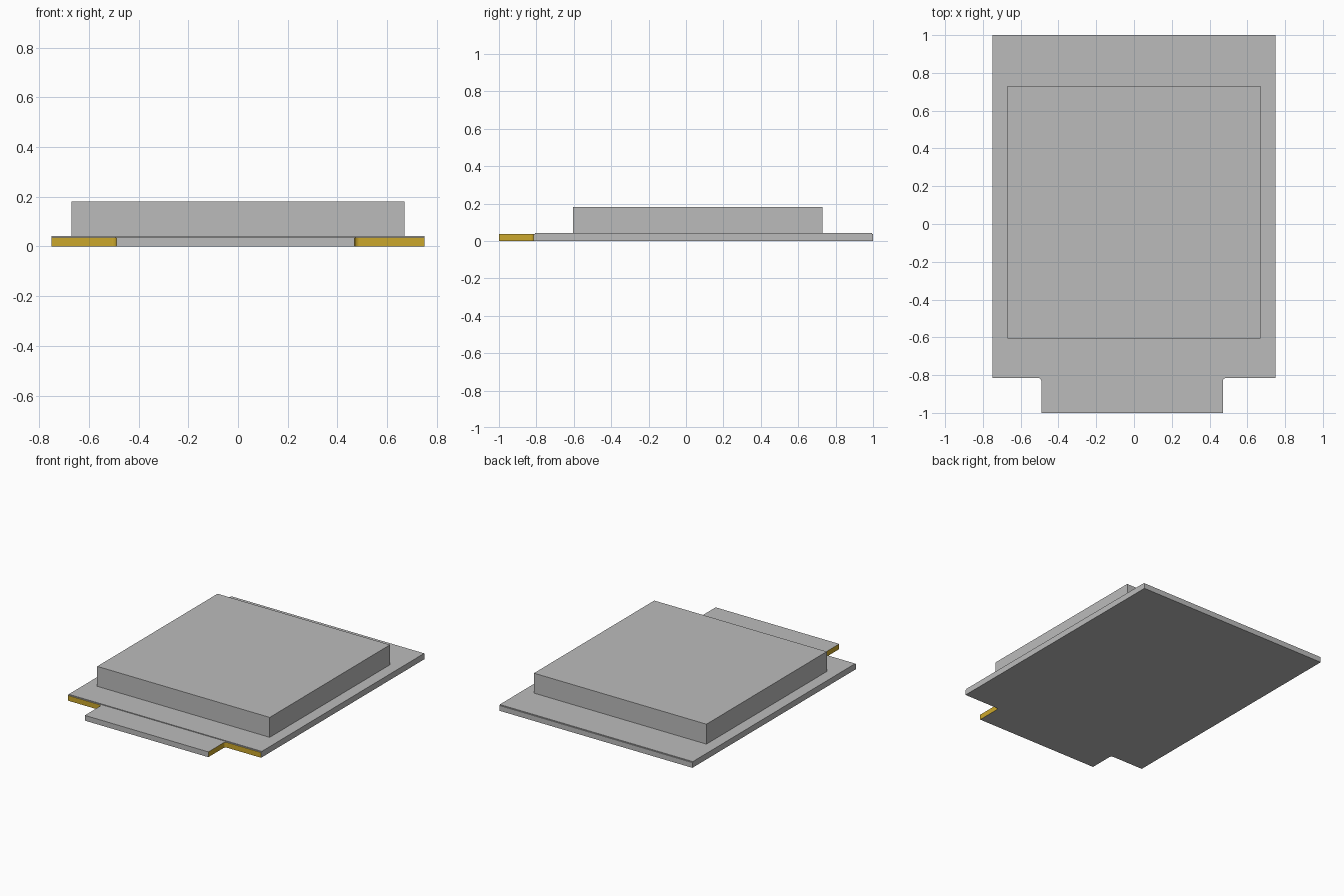
import bpy, bmesh, math

if "Cube" in bpy.data.objects:
    bpy.data.objects.remove(bpy.data.objects["Cube"])


def material(name, rgb):
    m = bpy.data.materials.new(name)
    m.diffuse_color = (*rgb, 1)
    m.use_nodes = True
    m.node_tree.nodes["Principled BSDF"].inputs["Base Color"].default_value = m.diffuse_color
    return m


GREY = material("grey", (0.5, 0.5, 0.5))
GOLD = material("gold", (0.6, 0.39, 0.025))


def prism(name, outline, z0, z1):
    """Extrude a counter-clockwise outline from z0 to z1."""
    bm = bmesh.new()
    base = bm.faces.new([bm.verts.new((x, y, z0)) for x, y in outline])
    top = bmesh.ops.extrude_face_region(bm, geom=[base])["geom"]
    bmesh.ops.translate(bm, vec=(0, 0, z1 - z0),
                        verts=[v for v in top if isinstance(v, bmesh.types.BMVert)])
    bmesh.ops.recalc_face_normals(bm, faces=bm.faces)
    mesh = bpy.data.meshes.new(name)
    bm.to_mesh(mesh)
    bm.free()
    obj = bpy.data.objects.new(name, mesh)
    bpy.context.collection.objects.link(obj)
    mesh.materials.append(GREY)
    return obj


def rectangle(x0, x1, y0, y1):
    return [(x0, y0), (x1, y0), (x1, y1), (x0, y1)]


# Base board with a narrower front tab and rounded inner corners
W, STEP, R = 0.75, -0.815, 0.018
LEFT, RIGHT = -0.49, 0.47


def fillet(cx, a0, a1, n=4):
    angles = [math.radians(a0 + (a1 - a0) * i / n) for i in range(n + 1)]
    return [(cx + R * math.cos(a), STEP - R + R * math.sin(a)) for a in angles]


outline = ([(LEFT, -1), (RIGHT, -1)] + fillet(RIGHT + R, 180, 90)
           + [(W, STEP), (W, 1), (-W, 1), (-W, STEP)]
           + fillet(LEFT - R, 90, 0))
board = prism("base_board", outline, 0, 0.037)

# Gold plating on the walls of the two front notches
board.data.materials.append(GOLD)
for p in board.data.polygons:
    if abs(p.normal.z) < 0.5 and -0.99 < p.center.y < STEP + 0.01:
        p.material_index = 1

# Thin sheet on the board and the raised cover
prism("top_sheet", rectangle(-W, W, STEP + 0.008, 0.995), 0.037, 0.042)
prism("raised_cover", rectangle(-0.67, 0.67, -0.605, 0.73), 0.042, 0.182)
